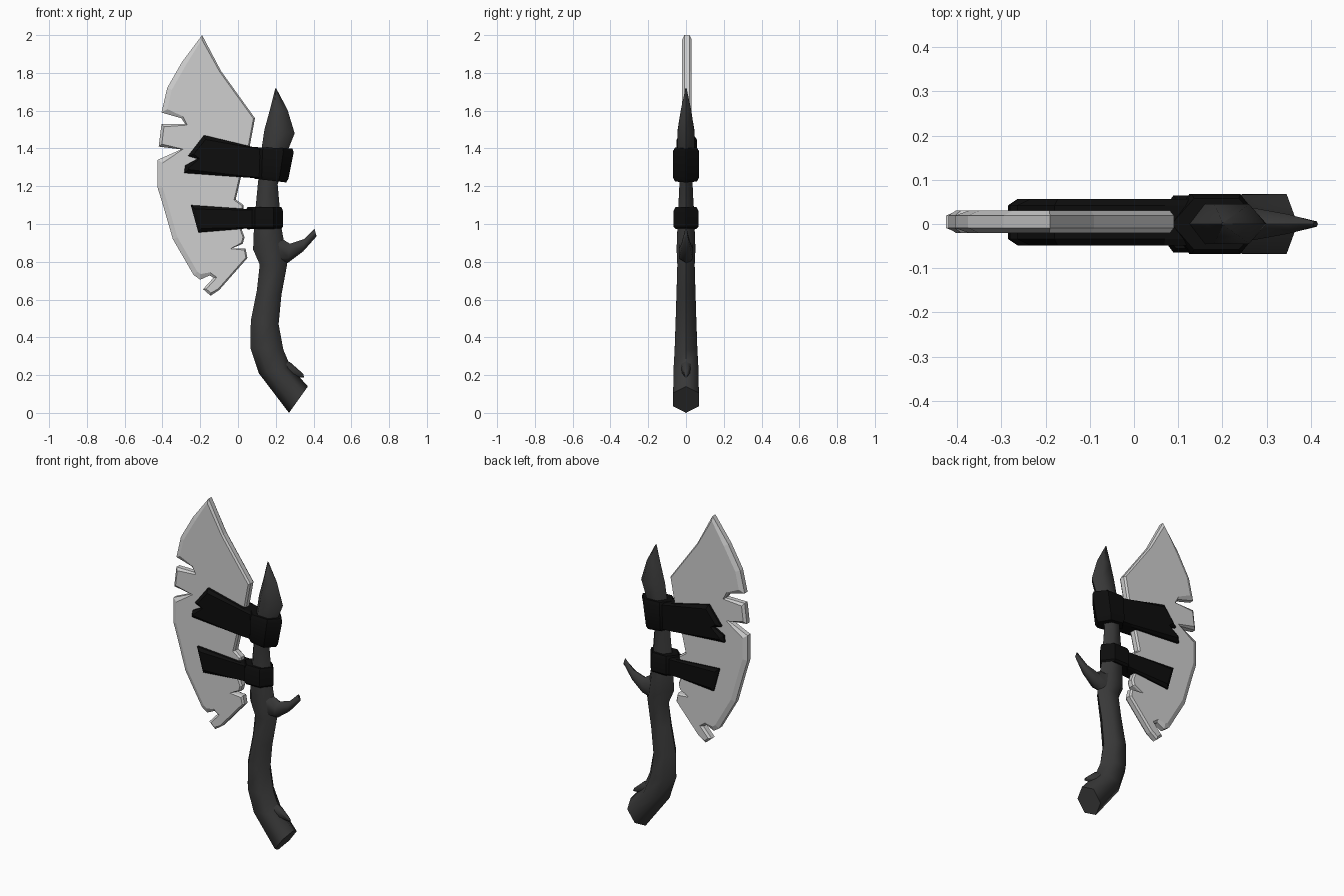
import bpy, bmesh, math
from mathutils import Vector


def material(name, r, g, b):
    m = bpy.data.materials.new(name)
    m.diffuse_color = (r, g, b, 1)
    return m


STEEL = material("pale steel", 0.62, 0.62, 0.62)
WOOD = material("dark wood", 0.04, 0.04, 0.04)
LEATHER = material("black leather", 0.004, 0.004, 0.004)


def finish(name, bm, mat, angle):
    bmesh.ops.recalc_face_normals(bm, faces=bm.faces)
    me = bpy.data.meshes.new(name)
    bm.to_mesh(me)
    bm.free()
    me.materials.append(mat)
    if angle:
        me.polygons.foreach_set("use_smooth", [True] * len(me.polygons))
        me.set_sharp_from_angle(angle=math.radians(angle))
    ob = bpy.data.objects.new(name, me)
    bpy.context.collection.objects.link(ob)


def loft(name, sections, mat, sides=6, angle=65):
    """Tube through sections (x1, z1, x2, z2, half depth) seen from the front."""
    bm = bmesh.new()
    rings = []
    for x1, z1, x2, z2, d in sections:
        c = Vector(((x1 + x2) / 2, 0, (z1 + z2) / 2))
        u = Vector(((x2 - x1) / 2, 0, (z2 - z1) / 2))
        v = Vector((0, d / math.sin(math.pi / 3) if sides == 6 else d, 0))
        rings.append([bm.verts.new(c + u * math.cos(a) + v * math.sin(a))
                      for a in (2 * math.pi * i / sides for i in range(sides))])
    for a, b in zip(rings, rings[1:]):
        for i in range(sides):
            j = (i + 1) % sides
            bm.faces.new((a[i], a[j], b[j], b[i]))
    bm.faces.new(rings[0])
    bm.faces.new(rings[-1])
    finish(name, bm, mat, angle)


def slab(name, outline, mat, y, half, rim):
    """Plate from a clockwise outline (x, z, bevel width), thinner at the rim."""
    bm = bmesh.new()
    n = len(outline)
    pts = [Vector(p[:2]) for p in outline]
    inner = []
    for i, p in enumerate(pts):
        d1 = (p - pts[i - 1]).normalized()
        d2 = (pts[(i + 1) % n] - p).normalized()
        n1, n2 = Vector((d1.y, -d1.x)), Vector((d2.y, -d2.x))
        m = (n1 + n2) / max(1 + n1.dot(n2), 0.7)
        inner.append(p + m * outline[i][2])
    loops = [[bm.verts.new((q.x, y + t, q.y)) for q in src]
             for src, t in ((inner, -half), (pts, -rim), (pts, rim), (inner, half))]
    for a, b in zip(loops, loops[1:]):
        for i in range(n):
            j = (i + 1) % n
            bm.faces.new((a[i], a[j], b[j], b[i]))
    bm.faces.new(loops[0])
    bm.faces.new(loops[-1])
    finish(name, bm, mat, 0)


# Chipped blade: wide bevel on the cutting edge, narrow on the back
W, B = 0.026, 0.008
slab("blade", [
    (-0.19, 2.0, 0.015), (-0.09, 1.81, B), (0.09, 1.56, B), (0.06, 1.40, B),
    (0.015, 1.245, B), (-0.012, 1.13, B), (0.03, 1.10, B), (0.02, 0.97, B),
    (0.035, 0.93, B), (0.025, 0.895, B), (-0.035, 0.87, B), (0.04, 0.87, B),
    (0.05, 0.82, B), (-0.10, 0.65, B), (-0.145, 0.62, 0.012), (-0.185, 0.655, 0.012),
    (-0.13, 0.715, 0.012), (-0.15, 0.728, 0.014), (-0.20, 0.705, W), (-0.235, 0.73, W),
    (-0.345, 0.92, W), (-0.40, 1.11, W), (-0.425, 1.19, W), (-0.425, 1.34, W),
    (-0.30, 1.395, 0.012), (-0.42, 1.41, 0.015), (-0.405, 1.53, 0.015), (-0.28, 1.53, 0.01),
    (-0.30, 1.56, 0.012), (-0.405, 1.59, W), (-0.375, 1.72, W), (-0.295, 1.86, W),
], STEEL, 0.005, 0.025, 0.014)

# Crooked wooden handle with a pointed top
loft("handle", [
    (0.27, 0.0, 0.37, 0.14, 0.068), (0.11, 0.21, 0.28, 0.24, 0.066),
    (0.065, 0.345, 0.24, 0.335, 0.06), (0.068, 0.49, 0.215, 0.47, 0.055),
    (0.10, 0.65, 0.23, 0.625, 0.05), (0.115, 0.785, 0.26, 0.785, 0.046),
    (0.08, 0.865, 0.25, 0.87, 0.05), (0.085, 1.0, 0.23, 0.98, 0.045),
    (0.105, 1.21, 0.21, 1.21, 0.035), (0.125, 1.40, 0.26, 1.38, 0.045),
    (0.14, 1.50, 0.30, 1.48, 0.045), (0.165, 1.59, 0.262, 1.605, 0.028),
    (0.198, 1.72, 0.204, 1.715, 0.003)], WOOD)

# Side branch and small broken twig
loft("branch", [
    (0.19, 0.95, 0.20, 0.77, 0.038), (0.275, 0.895, 0.265, 0.795, 0.036),
    (0.35, 0.92, 0.345, 0.855, 0.022), (0.405, 0.975, 0.416, 0.935, 0.006)], WOOD)
loft("twig", [
    (0.22, 0.30, 0.25, 0.18, 0.03), (0.28, 0.265, 0.30, 0.19, 0.02),
    (0.345, 0.207, 0.35, 0.187, 0.006)], WOOD)

# Leather straps gripping both sides of the blade
slab("upper_strap", [
    (-0.18, 1.47, 0.02), (0.07, 1.41, 0.006), (0.17, 1.39, 0.006), (0.17, 1.24, 0.006),
    (0.06, 1.245, 0.006), (-0.285, 1.27, 0.02), (-0.28, 1.31, 0.02),
    (-0.215, 1.345, 0.01), (-0.265, 1.36, 0.02)], LEATHER, 0.004, 0.053, 0.038)
slab("lower_strap", [
    (-0.25, 1.10, 0.02), (0.04, 1.08, 0.006), (0.16, 1.08, 0.006), (0.16, 0.98, 0.006),
    (0.03, 0.975, 0.006), (-0.21, 0.955, 0.02)], LEATHER, 0.002, 0.048, 0.036)

# Leather bands wrapped round the handle
loft("upper_wrap", [
    (0.085, 1.24, 0.255, 1.22, 0.058), (0.078, 1.26, 0.267, 1.24, 0.068),
    (0.075, 1.39, 0.295, 1.38, 0.068), (0.085, 1.407, 0.288, 1.40, 0.058)], LEATHER, angle=35)
loft("lower_wrap", [
    (0.05, 0.972, 0.23, 0.975, 0.055), (0.04, 0.985, 0.238, 0.985, 0.065),
    (0.04, 1.07, 0.238, 1.07, 0.065), (0.05, 1.09, 0.23, 1.09, 0.055)], LEATHER, angle=35)
